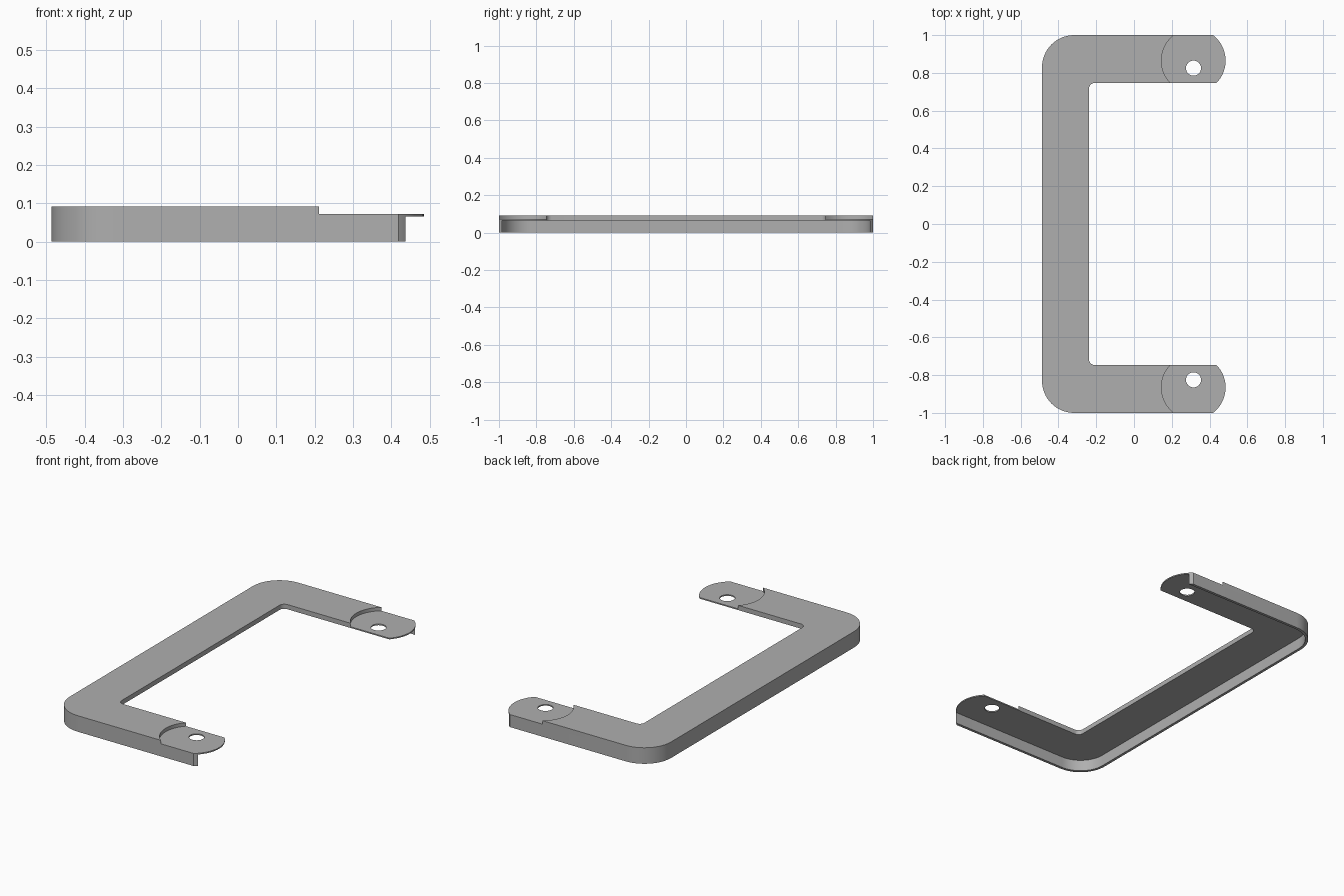
import bpy, bmesh
from math import sin, cos, asin, radians, pi

if "Cube" in bpy.data.objects:
    bpy.data.objects.remove(bpy.data.objects["Cube"], do_unlink=True)

# Main dimensions
BACK, INNER_X = -0.487, -0.238
OUT_Y, IN_Y = 1.0, 0.747
CORNER, FILLET, WALL = 0.17, 0.03, 0.016
UNDER, TAB_TOP, TOP = 0.065, 0.072, 0.092
TAB_X, TAB_Y, TAB_R = 0.315, 0.865, 0.17
HOLE_Y, HOLE_R = 0.825, 0.04

grey = bpy.data.materials.new("satin grey")
grey.use_nodes = True
colour = (0.43, 0.43, 0.43, 1)
grey.diffuse_color = colour
grey.node_tree.nodes["Principled BSDF"].inputs["Base Color"].default_value = colour


def arc(cx, cy, r, start, end, n=16):
    angles = [start + (end - start) * i / n for i in range(n + 1)]
    return [(cx + r * cos(a), cy + r * sin(a)) for a in angles]


def tab_angle(y):
    """Angle on the tab circle at which it reaches height y."""
    return asin((y - TAB_Y) / TAB_R)


def mirrored(half):
    return half + [(x, -y) for x, y in reversed(half)]


def slab(name, loops, bottom, top):
    """Fill the closed loops (later loops are holes) and extrude them upward."""
    bm = bmesh.new()
    edges = []
    for loop in loops:
        verts = [bm.verts.new((x, y, bottom)) for x, y in loop]
        edges += [bm.edges.new((v, verts[i - 1])) for i, v in enumerate(verts)]
    bmesh.ops.triangle_fill(bm, edges=edges, use_beauty=True, use_dissolve=False)
    extruded = bmesh.ops.extrude_face_region(bm, geom=bm.faces[:])
    raised = [g for g in extruded["geom"] if isinstance(g, bmesh.types.BMVert)]
    bmesh.ops.translate(bm, verts=raised, vec=(0, 0, top - bottom))
    bmesh.ops.recalc_face_normals(bm, faces=bm.faces[:])
    mesh = bpy.data.meshes.new(name)
    bm.to_mesh(mesh)
    bm.free()
    mesh.materials.append(grey)
    mesh.shade_smooth()
    mesh.set_sharp_from_angle(angle=radians(30))
    obj = bpy.data.objects.new(name, mesh)
    bpy.context.collection.objects.link(obj)
    return obj


cx, cy = BACK + CORNER, OUT_Y - CORNER
outer_corner = arc(cx, cy, CORNER, pi, pi / 2)
high, low = tab_angle(OUT_Y), tab_angle(IN_Y)

# Thick C-shaped plate, scooped where the tabs begin
step = arc(TAB_X, TAB_Y, TAB_R, pi - high, pi - low)
inner_corner = arc(INNER_X + FILLET, IN_Y - FILLET, FILLET, pi / 2, pi, 8)
slab("frame_plate", [mirrored(outer_corner + step + inner_corner)], UNDER, TOP)

# Thin skirt wall hanging below the outer edge
wall_end = arc(TAB_X, TAB_Y, TAB_R, high, tab_angle(OUT_Y - WALL), 4)
wall_inside = arc(cx, cy, CORNER - WALL, pi / 2, pi)
slab("outer_skirt", [mirrored(outer_corner + wall_end + wall_inside)], 0, UNDER)

# Thin rounded mounting tabs with screw holes
for name, side in (("back_tab", 1), ("front_tab", -1)):
    outline = step + arc(TAB_X, TAB_Y, TAB_R, low, high)
    hole = arc(TAB_X, HOLE_Y, HOLE_R, 0, 2 * pi, 32)[:-1]
    loops = [[(x, side * y) for x, y in loop] for loop in (outline, hole)]
    slab(name, loops, UNDER, TAB_TOP)
